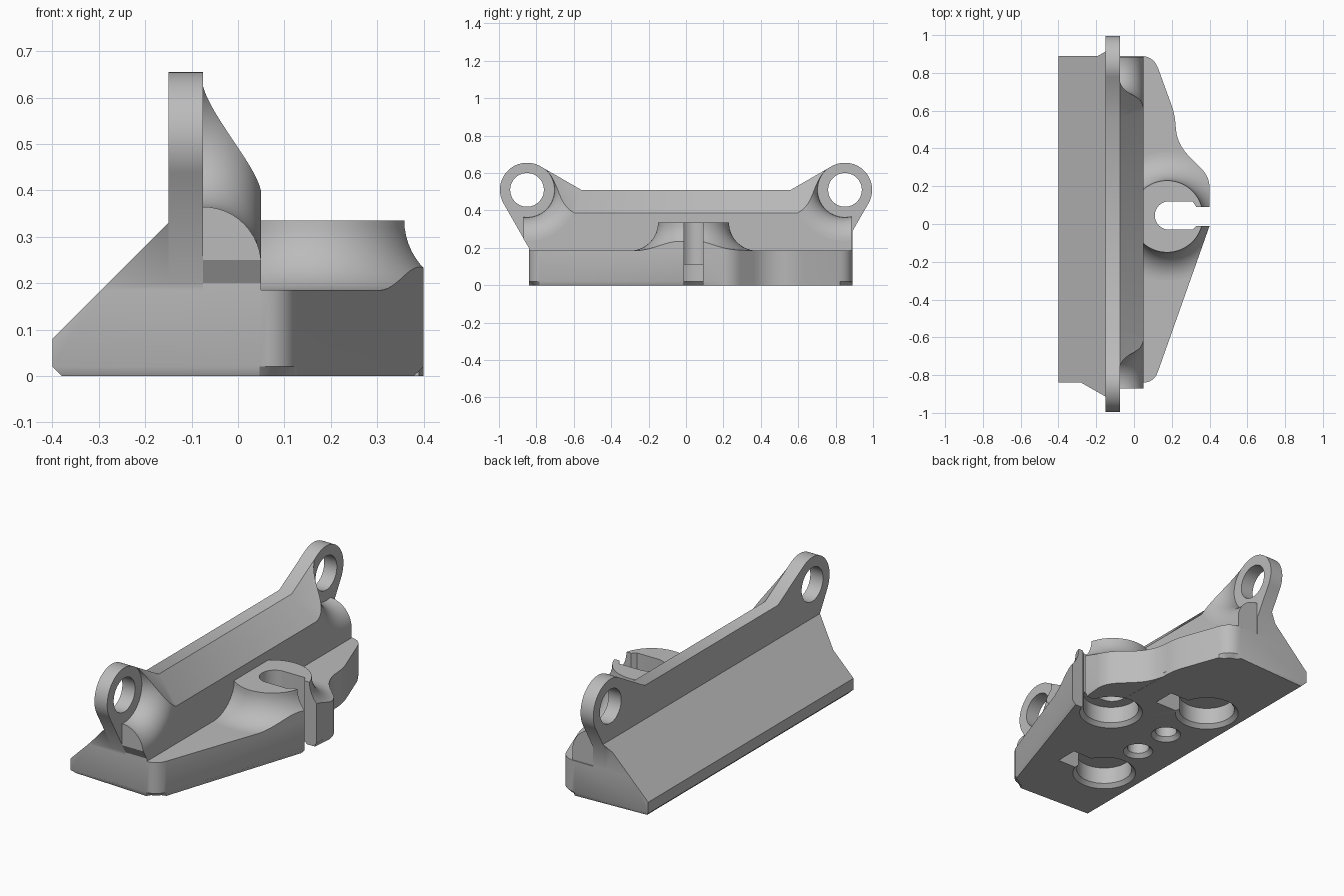
import bpy, bmesh, math
from mathutils import Vector

if "Cube" in bpy.data.objects:
    bpy.data.objects.remove(bpy.data.objects["Cube"], do_unlink=True)

grey = bpy.data.materials.new("plain_grey")
grey.use_nodes = True
grey.diffuse_color = (0.5, 0.5, 0.5, 1)
grey.node_tree.nodes["Principled BSDF"].inputs["Base Color"].default_value = (0.5, 0.5, 0.5, 1)

EAR_Y, EAR_Z, EAR_R = 0.85, 0.51, 0.145
BACK, PLATE, FACE = -0.15, -0.075, 0.05     # x of ear back, ear front, rail front
DECK = 0.185                                # height of the base deck


def finish(name, bm):
    bmesh.ops.recalc_face_normals(bm, faces=bm.faces)
    mesh = bpy.data.meshes.new(name)
    bm.to_mesh(mesh)
    bm.free()
    obj = bpy.data.objects.new(name, mesh)
    bpy.context.collection.objects.link(obj)
    mesh.materials.append(grey)
    return obj


def loft(ring_a, ring_b):
    bm = bmesh.new()
    a = [bm.verts.new(p) for p in ring_a]
    b = [bm.verts.new(p) for p in ring_b]
    bm.faces.new(a)
    bm.faces.new(b)
    for i in range(len(a)):
        j = (i + 1) % len(a)
        bm.faces.new((a[i], a[j], b[j], b[i]))
    return bm


def prism_z(pts, lo, hi):
    return loft([(x, y, lo) for x, y in pts], [(x, y, hi) for x, y in pts])


def prism_x(pts, lo, hi):
    return loft([(lo, y, z) for y, z in pts], [(hi, y, z) for y, z in pts])


def lathe(name, profile, centre, axis, steps=64):
    """Spin (radius, height) pairs, from axis to axis, about x or z."""
    bm = bmesh.new()
    c = Vector(centre)
    u, v, w = ((Vector((1, 0, 0)), Vector((0, 1, 0)), Vector((0, 0, 1))) if axis == "z"
               else (Vector((0, 1, 0)), Vector((0, 0, 1)), Vector((1, 0, 0))))
    rings = []
    for r, h in profile:
        rings.append([bm.verts.new(c + w * h + r * (u * math.cos(t) + v * math.sin(t)))
                      for t in (math.tau * i / steps for i in range(steps))])
    for a, b in zip(rings, rings[1:]):
        for i in range(steps):
            j = (i + 1) % steps
            bm.faces.new((a[i], a[j], b[j], b[i]))
    bm.faces.new(rings[0])
    bm.faces.new(rings[-1])
    return finish(name, bm)


def arc(cx, cy, r, start, end, n):
    return [(cx + r * math.cos(math.radians(start + (end - start) * i / n)),
             cy + r * math.sin(math.radians(start + (end - start) * i / n))) for i in range(n + 1)]


def rounded(points, n=6):
    """Outline with each (x, y, radius) corner replaced by an arc-like curve."""
    out = []
    for i, (x, y, r) in enumerate(points):
        p = Vector((x, y))
        if not r:
            out.append((x, y))
            continue
        d1 = (Vector(points[i - 1][:2]) - p).normalized() * r
        d2 = (Vector(points[(i + 1) % len(points)][:2]) - p).normalized() * r
        for k in range(n + 1):
            t = k / n
            out.append(tuple(p + d1 * (1 - t) ** 2 + d2 * t ** 2))
    return out


def cut_slope(bm):
    """Trim away everything above the 45 degree rear slope."""
    geom = bm.verts[:] + bm.edges[:] + bm.faces[:]
    res = bmesh.ops.bisect_plane(bm, geom=geom, plane_co=(-0.4, 0, 0.08),
                                 plane_no=(-1, 0, 1), clear_outer=True)
    edges = [e for e in res["geom_cut"] if isinstance(e, bmesh.types.BMEdge)]
    bmesh.ops.contextual_create(bm, geom=edges)


def boolean(obj, cutters, operation="DIFFERENCE"):
    bpy.context.view_layer.objects.active = obj
    for cutter in cutters:
        mod = obj.modifiers.new("cut", "BOOLEAN")
        mod.operation, mod.solver, mod.object = operation, "EXACT", cutter
        bpy.ops.object.modifier_apply(modifier=mod.name)


helpers = []


def helper(obj):
    obj.hide_render = True
    helpers.append(obj)
    return obj


# Base: rounded outline, bevelled underside, sloped rear
outline = rounded([(-0.4, -0.84, 0), (0.106, -0.84, 0.06), (0.4, -0.01, 0), (0.4, 0.25, 0.06),
                   (0.22, 0.43, 0.1), (0.22, 0.57, 0.06), (0.104, 0.89, 0.07), (-0.4, 0.89, 0)])
bm = prism_z(outline, 0, DECK)
under = [e for e in bm.edges if all(v.co.z < 0.001 for v in e.verts)]
bmesh.ops.bevel(bm, geom=under, offset=0.02, segments=1, affect="EDGES")
cut_slope(bm)
base = finish("base", bm)

# Ear plate and the sloped web behind it share one silhouette
left = [(-0.84, DECK), (-0.84, 0.2)] + arc(-EAR_Y, EAR_Z, EAR_R, 210, 60, 32) + [(-0.56, EAR_Z)]
right = [(0.56, EAR_Z)] + arc(EAR_Y, EAR_Z, EAR_R, 120, -30, 32) + [(0.89, 0.288), (0.89, DECK)]
right[-2] = (0.89, 0.4375 - (0.9756 - 0.89) * math.sqrt(3))
ear_plate = finish("ear_plate", prism_x(left + right, BACK, PLATE))
bm = prism_x(left[:3] + right[-3:], -0.4, BACK)
cut_slope(bm)
rear_web = finish("rear_web", bm)

# Front rail: top edge chamfered at 45 degrees along the ear silhouette
tangent = (EAR_Y - EAR_R / 2, EAR_Z + EAR_R * math.sqrt(0.75))
drop = FACE - PLATE
ends = [(-0.84, DECK), (-0.84, 0.2), (-0.87, 0.25), (-0.87, EAR_Z)]
ends_r = [(0.885, EAR_Z), (0.885, DECK)]
back_top = [(-tangent[0], tangent[1]), (-0.56, EAR_Z), (0.56, EAR_Z), tangent]
shift = (tangent[0] + drop / 2, tangent[1] - drop * math.sqrt(0.75))
bend = 0.56 + drop * math.tan(math.radians(15))
front_top = [(-shift[0], shift[1]), (-bend, EAR_Z - drop), (bend, EAR_Z - drop), shift]
front_rail = finish("front_rail", loft([(PLATE, *p) for p in ends + back_top + ends_r],
                                       [(FACE, *p) for p in ends + front_top + ends_r]))

# Ear holes and flared clearances in front of the ears
flare = [(EAR_R + 0.002, -0.01)]
flare += [(EAR_R + 0.002 + drop * (1 - math.cos(t)), drop * math.sin(t))
          for t in (math.pi / 2 * i / 12 for i in range(13))]
flare.append((EAR_R + 0.004 + drop, drop + 0.02))
for side in (-1, 1):
    spot = (PLATE, side * EAR_Y, EAR_Z)
    boolean(ear_plate, [helper(lathe("ear_hole_cutter", [(0.09, -0.2), (0.09, 0.1)], spot, "x"))])
    boolean(front_rail, [helper(lathe("flare_cutter", flare, spot, "x"))])

# Boss: round top with a concave skirt, trimmed to the base outline
skirt = [(0.34 + x, 0.335 + z) for x, z in arc(0, 0, 0.15, 180, 270, 14)]
boss = lathe("slotted_boss", skirt, (0.175, 0.04, 0), "z", 96)
bm = prism_z(outline, 0.1, 0.5)
bmesh.ops.contextual_create(bm, geom=[e for e in bmesh.ops.bisect_plane(
    bm, geom=bm.verts[:] + bm.edges[:] + bm.faces[:], plane_co=(FACE, 0, 0),
    plane_no=(-1, 0, 0), clear_outer=True)["geom_cut"] if isinstance(e, bmesh.types.BMEdge)])
boolean(boss, [helper(finish("boss_trim", bm))], "INTERSECT")

# Keyed slot through boss and base
slot = [(0.45, -0.01), (0.33, -0.01), (0.31, -0.03)] + arc(0.185, 0.045, 0.075, 270, 90, 16)
slot += [(0.31, 0.12), (0.33, 0.09), (0.45, 0.09)]
slot_cutter = helper(finish("slot_cutter", prism_z(slot, -0.1, 0.6)))
boolean(boss, [slot_cutter])

# Countersunk pockets in the underside
pockets = []
for x, y, r in ((0.19, 0.045, 0.14), (-0.19, 0.35, 0.14), (-0.18, -0.45, 0.14),
                (-0.17, 0.05, 0.055), (-0.17, -0.17, 0.055)):
    shape = [(r + 0.03, -0.01), (r, 0.02), (r, 0.11)]
    pockets.append(helper(lathe("pocket_cutter", shape, (x, y, 0), "z", 48)))
for y in (0.33, -0.44):
    box = [(-0.15, y - 0.06), (0.08, y - 0.06), (0.08, y + 0.06), (-0.15, y + 0.06)]
    pockets.append(helper(finish("key_cutter", prism_z(box, -0.05, 0.1))))
boolean(base, pockets + [slot_cutter])

for obj in helpers:
    bpy.data.objects.remove(obj, do_unlink=True)

# Smooth the curved surfaces and keep crisp edges
for obj in (base, ear_plate, rear_web, front_rail, boss):
    bpy.ops.object.select_all(action="DESELECT")
    obj.select_set(True)
    bpy.context.view_layer.objects.active = obj
    bpy.ops.object.shade_smooth_by_angle(angle=math.radians(30))
